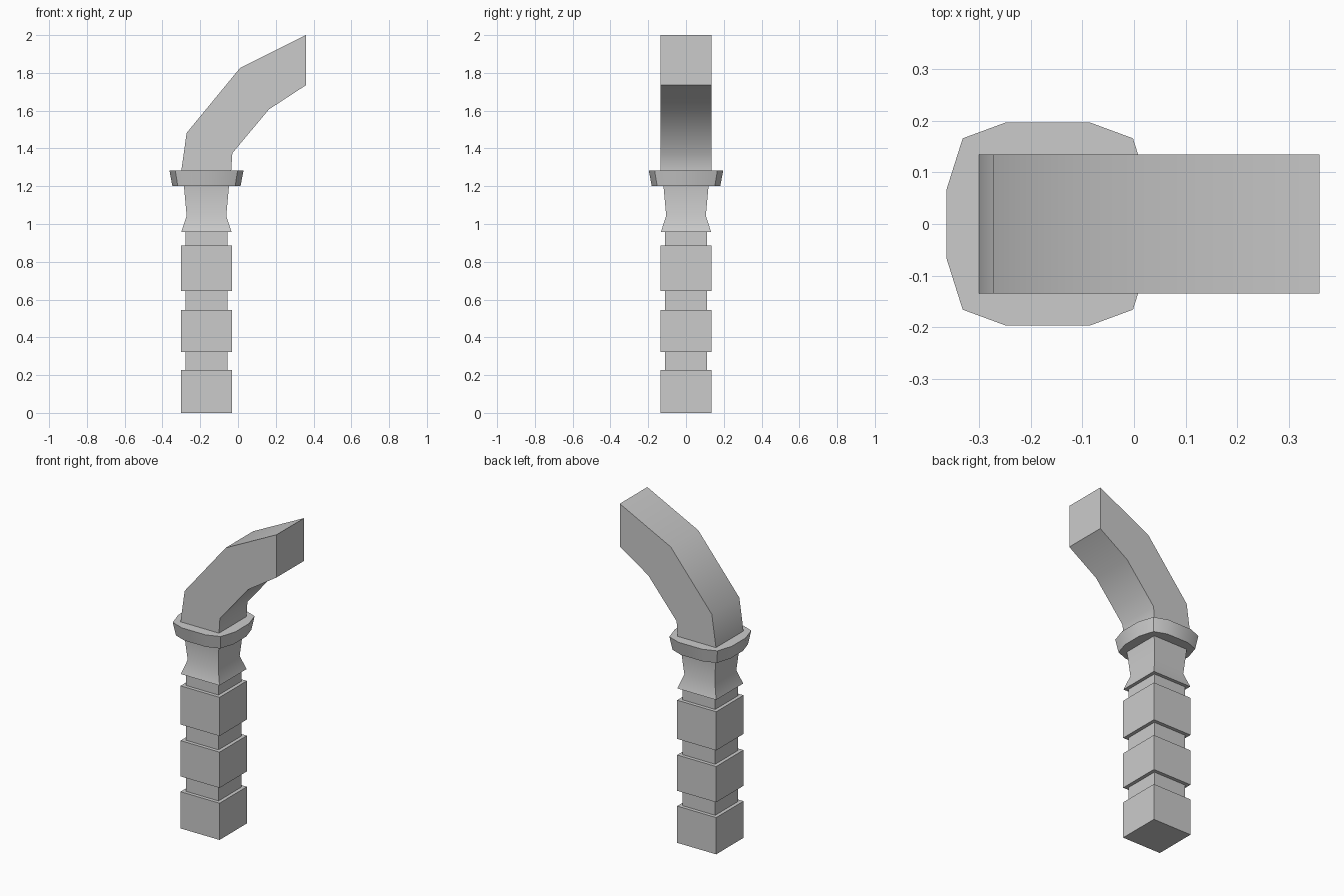
import bpy, bmesh
from math import radians

if "Cube" in bpy.data.objects:
    bpy.data.objects.remove(bpy.data.objects["Cube"])

CX = -0.167  # axis of the grip


def make(name, rings):
    """Skin a stack of matching point rings and cap both ends."""
    bm = bmesh.new()
    loops = [[bm.verts.new(p) for p in ring] for ring in rings]
    n = len(loops[0])
    for a, b in zip(loops, loops[1:]):
        for i in range(n):
            j = (i + 1) % n
            bm.faces.new((a[i], a[j], b[j], b[i]))
    bm.faces.new(loops[0][::-1])
    bm.faces.new(loops[-1])
    bmesh.ops.recalc_face_normals(bm, faces=bm.faces)
    mesh = bpy.data.meshes.new(name)
    bm.to_mesh(mesh)
    bm.free()
    ob = bpy.data.objects.new(name, mesh)
    bpy.context.collection.objects.link(ob)
    bpy.ops.object.select_all(action='DESELECT')
    ob.select_set(True)
    bpy.context.view_layer.objects.active = ob
    bpy.ops.object.shade_smooth_by_angle(angle=radians(40))
    return ob


def square(h, z):
    return [(CX + sx * h, sy * h, z) for sx, sy in ((-1, -1), (1, -1), (1, 1), (-1, 1))]


# Grip blocks and the narrower necks between them
blocks = [(0, 0.228), (0.323, 0.545), (0.645, 0.885)]
necks = [(0.228, 0.323), (0.545, 0.645), (0.885, 0.958)]
for i, (z0, z1) in enumerate(blocks, 1):
    make(f"grip_block_{i}", [square(0.134, z0), square(0.134, z1)])
for i, (z0, z1) in enumerate(necks, 1):
    make(f"grip_neck_{i}", [square(0.112, z0), square(0.112, z1)])

# Waisted collar under the guard
make("collar", [square(0.133, 0.958), square(0.105, 1.043), square(0.119, 1.2)])

# Twelve-sided guard, wider at the top
quarter = [(0.196, 0.068), (0.165, 0.166), (0.081, 0.197)]
half = quarter + [(-x, y) for x, y in reversed(quarter)]
outline = half + [(-x, -y) for x, y in half]
make("guard", [[(CX + x * s, y * s, z) for x, y in outline]
               for s, z in ((0.92, 1.2), (1.0, 1.283))])

# Bent blade: paired outer and inner edge points along the curve
outer = [(-0.30, 1.283), (-0.272, 1.482), (0.01, 1.825), (0.36, 2.0)]
inner = [(-0.036, 1.283), (-0.03, 1.375), (0.164, 1.607), (0.36, 1.735)]
W = 0.135
make("blade", [[(ox, -W, oz), (ix, -W, iz), (ix, W, iz), (ox, W, oz)]
               for (ox, oz), (ix, iz) in zip(outer, inner)])
